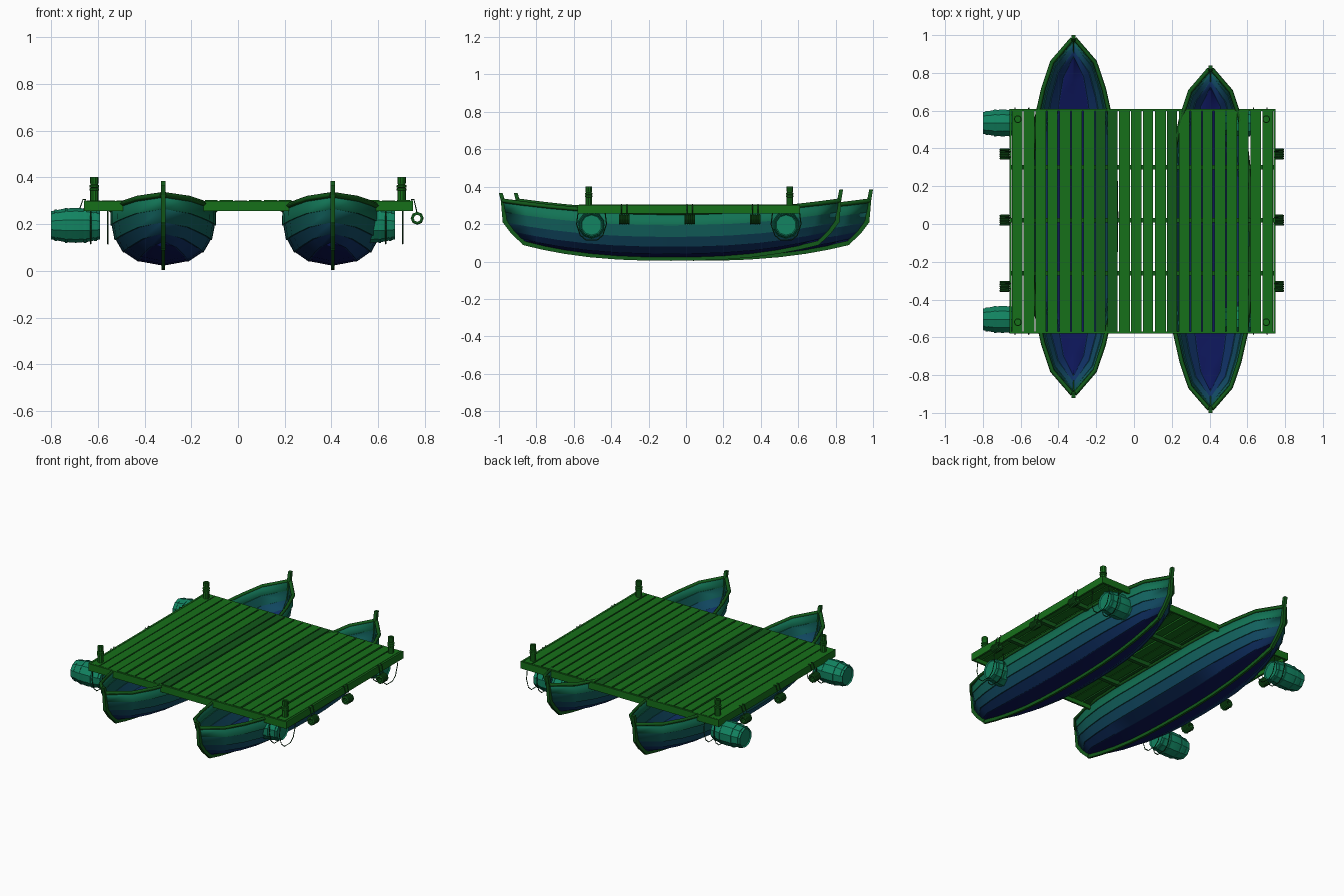
import bpy, bmesh, random
from math import cos, sin, pi
from mathutils import Matrix, Vector

if "Cube" in bpy.data.objects:
    bpy.data.objects.remove(bpy.data.objects["Cube"])

random.seed(4)


def material(name, rgb):
    m = bpy.data.materials.new(name)
    m.diffuse_color = (*rgb, 1)
    m.use_nodes = True
    m.node_tree.nodes["Principled BSDF"].inputs["Base Color"].default_value = m.diffuse_color
    return m


WOOD = material("green_wood", (0.008, 0.16, 0.010))
DARK = material("dark_wood", (0.006, 0.10, 0.010))
TEAL = material("barrel_teal", (0.006, 0.23, 0.12))
ROPE = material("rope", (0.008, 0.07, 0.015))
HULL = [material(f"hull_{i}", c) for i, c in enumerate([
    (0.006, 0.17, 0.09), (0.006, 0.12, 0.11), (0.006, 0.07, 0.13),
    (0.005, 0.03, 0.13), (0.004, 0.008, 0.10)])]


def finish(name, bm, mats, angle=None):
    bmesh.ops.recalc_face_normals(bm, faces=bm.faces)
    me = bpy.data.meshes.new(name)
    bm.to_mesh(me)
    bm.free()
    ob = bpy.data.objects.new(name, me)
    bpy.context.collection.objects.link(ob)
    for m in mats:
        me.materials.append(m)
    if angle:
        bpy.ops.object.select_all(action='DESELECT')
        ob.select_set(True)
        bpy.context.view_layer.objects.active = ob
        bpy.ops.object.shade_smooth_by_angle(angle=angle)
    return ob


def box(name, lo, hi, mat):
    bm = bmesh.new()
    bmesh.ops.create_cube(bm, size=1)
    for v in bm.verts:
        v.co = Vector([a + (b - a) * (c + 0.5) for a, b, c in zip(lo, hi, v.co)])
    return finish(name, bm, [mat])


def lathe(name, profile, loc, mat, axis='Z', n=10, closed=False):
    bm = bmesh.new()
    rings = [[bm.verts.new((r * cos(2 * pi * k / n), r * sin(2 * pi * k / n), z)) for k in range(n)]
             for r, z in profile]
    pairs = list(zip(rings, rings[1:]))
    if closed:
        pairs.append((rings[-1], rings[0]))
    else:
        bm.faces.new(rings[0])
        bm.faces.new(rings[-1])
    for a, b in pairs:
        for k in range(n):
            bm.faces.new((a[k], a[(k + 1) % n], b[(k + 1) % n], b[k]))
    rot = {'Z': Matrix(), 'X': Matrix.Rotation(pi / 2, 4, 'Y'), 'Y': Matrix.Rotation(pi / 2, 4, 'X')}[axis]
    bm.transform(Matrix.Translation(loc) @ rot)
    return finish(name, bm, [mat], 0.5)


def tube(name, pts, radius, mat):
    cu = bpy.data.curves.new(name, 'CURVE')
    cu.dimensions = '3D'
    sp = cu.splines.new('POLY')
    sp.points.add(len(pts) - 1)
    for p, co in zip(sp.points, pts):
        p.co = (*co, 1)
    cu.bevel_depth = radius
    cu.bevel_resolution = 0
    cu.use_fill_caps = True
    cu.materials.append(mat)
    ob = bpy.data.objects.new(name, cu)
    bpy.context.collection.objects.link(ob)


def prism(name, outer, inner, x, half, mat):
    # strip between two yz lines, thickened along x
    bm = bmesh.new()
    rows = [[bm.verts.new((x + dx, *p)) for dx, p in ((-half, o), (half, o), (half, i), (-half, i))]
            for o, i in zip(outer, inner)]
    for a, b in zip(rows, rows[1:]):
        for k in range(4):
            bm.faces.new((a[k], a[(k + 1) % 4], b[(k + 1) % 4], b[k]))
    bm.faces.new(rows[0])
    bm.faces.new(rows[-1])
    finish(name, bm, [mat])


# Boat shape: stations along the length, strakes from gunwale to keel
T = [0, 0.18, 0.36, 0.55, 0.72, 0.87, 1]
W = [1, 0.99, 0.96, 0.87, 0.71, 0.50, 0.03]
STATIONS = [(-t, w) for t, w in zip(T[:0:-1], W[:0:-1])] + list(zip(T, W))
P = [1, 0.98, 0.90, 0.74, 0.46, 0]
Q = [1, 0.72, 0.46, 0.24, 0.08, 0]
RAKE = [0, 0.01, 0.025, 0.06, 0.09, 0.115]


def sheer(t):
    return 0.26 + 0.065 * t * t


def keel_z(t):
    return 0.022 + 0.085 * abs(t) ** 2.5


def boat(name, cx, cy, length, beam):
    # clinker hull
    bm = bmesh.new()
    rows = []
    for t, w in STATIONS:
        side = []
        for i in range(6):
            z = keel_z(t) + (sheer(t) - keel_z(t)) * Q[i]
            for lap in ((0,) if i in (0, 5) else (0.006, 0)):
                side.append((beam * w * P[i] + lap * min(1, w * 2), cy + t * (length - RAKE[i]), z))
        full = [(cx - x, y, z) for x, y, z in side] + [(cx + x, y, z) for x, y, z in side[-2::-1]]
        rows.append([bm.verts.new(p) for p in full])
    n = len(rows[0])
    for a, b in zip(rows, rows[1:]):
        for k in range(n - 1):
            f = bm.faces.new((a[k], b[k], b[k + 1], a[k + 1]))
            f.material_index = min(k, n - 2 - k) // 2
    ob = finish(name + "_hull", bm, HULL, 0.6)
    mod = ob.modifiers.new("thickness", 'SOLIDIFY')
    mod.thickness = 0.01
    # gunwale rails
    for s in (-1, 1):
        tube(name + "_gunwale", [(cx + s * beam * w, cy + t * length, sheer(t)) for t, w in STATIONS], 0.012, DARK)
    # keel strip
    line = [(cy + t * (length - 0.105), keel_z(t)) for t, w in STATIONS]
    prism(name + "_keel", [(y, z - 0.018) for y, z in line], [(y, z + 0.006) for y, z in line], cx, 0.007, DARK)
    # stem posts
    for s, top in ((-1, 0.365), (1, 0.385)):
        outer = [(0.02, top), (0.01, sheer(1)), (0, 0.21), (-0.045, 0.15), (-0.108, 0.09)]
        inner = [(0, top), (-0.012, sheer(1)), (-0.022, 0.22), (-0.06, 0.165), (-0.115, 0.112)]
        prism(name + "_stem", *[[(cy + s * (length + y), z) for y, z in pts] for pts in (outer, inner)],
              cx, 0.010, DARK)


boat("left_boat", -0.32, 0.04, 0.98 - 0.04 + 0.0, 0.225)
boat("right_boat", 0.405, -0.08, 0.90, 0.215)

# Deck planks
X0, X1, Y0, Y1 = -0.66, 0.75, -0.58, 0.61
COUNT = 22
pitch = (X1 - X0 - 0.02) / COUNT
for i in range(COUNT):
    x = X0 + 0.01 + i * pitch
    dz = random.uniform(-0.003, 0.001)
    box("deck_plank", (x + 0.003, Y0 + 0.008, 0.282 + dz), (x + pitch - random.uniform(0.002, 0.008), Y1 - 0.008, 0.303 + dz),
        DARK if i in (7, 8, 13) else WOOD)

# Deck frame and cross beams
for x in (X0, X1 - 0.012):
    box("side_board", (x, Y0, 0.256), (x + 0.012, Y1, 0.302), WOOD)
for y in (Y0, Y1 - 0.012):
    box("end_board", (X0, y, 0.256), (X1, y + 0.012, 0.300), WOOD)
for y in (-0.26, 0.02, 0.30):
    box("cross_beam", (X0 + 0.01, y - 0.012, 0.256), (X1 - 0.01, y + 0.012, 0.284), DARK)

# Mooring posts
POST = [(0.018, 0.295), (0.018, 0.343), (0.021, 0.345), (0.021, 0.352), (0.016, 0.355), (0.021, 0.358),
        (0.021, 0.366), (0.015, 0.369), (0.018, 0.375), (0.018, 0.402), (0.011, 0.402), (0.011, 0.395)]
for x in (-0.615, 0.70):
    for y in (-0.52, 0.555):
        lathe("mooring_post", POST, (x, y, 0), WOOD)

# Barrels with hoops and hanging rope loops
BARREL = [(0.054, -0.098), (0.060, -0.105), (0.071, -0.05), (0.075, 0), (0.071, 0.05), (0.060, 0.105), (0.054, 0.098)]
for x in (-0.695, 0.567):
    for y in (-0.505, 0.535):
        lathe("barrel", BARREL, (x, y, 0.195), TEAL, 'X', 10)
        for dx, r in ((-0.085, 0.067), (-0.04, 0.075), (0.04, 0.075), (0.085, 0.067)):
            lathe("barrel_hoop", [(r, dx - 0.006), (r, dx + 0.006), (r - 0.008, dx + 0.006), (r - 0.008, dx - 0.006)],
                  (x, y, 0.195), TEAL, 'X', 10, True)
        for dx in (0.065, 0.138):
            loop = [(-0.07, 0.28), (-0.08, 0.20), (-0.06, 0.14), (-0.03, 0.115), (0.03, 0.115),
                    (0.06, 0.14), (0.08, 0.20), (0.07, 0.28)]
            tube("barrel_rope", [(x + dx, y + a, z) for a, z in loop], 0.003, ROPE)

# Coiled rope fenders hung from both sides
FENDER = [(0.015, -0.029)]
for i in range(5):
    z = -0.029 + i * 0.0116
    FENDER += [(0.023, z), (0.028, z + 0.004), (0.028, z + 0.008)]
FENDER += [(0.023, 0.029), (0.015, 0.029)]
for x, edge in ((-0.685, X0), (0.767, X1)):
    s = 1 if x > 0 else -1
    for y in (-0.33, 0.02, 0.37):
        lathe("rope_fender", FENDER, (x, y, 0.225), DARK, 'Y', 8, True)
        for dy in (-0.015, 0.015):
            tube("fender_line", [(edge - s * 0.01, y + dy, 0.304), (edge + s * 0.003, y + dy, 0.306),
                                 (x, y + dy, 0.245)], 0.0025, ROPE)
